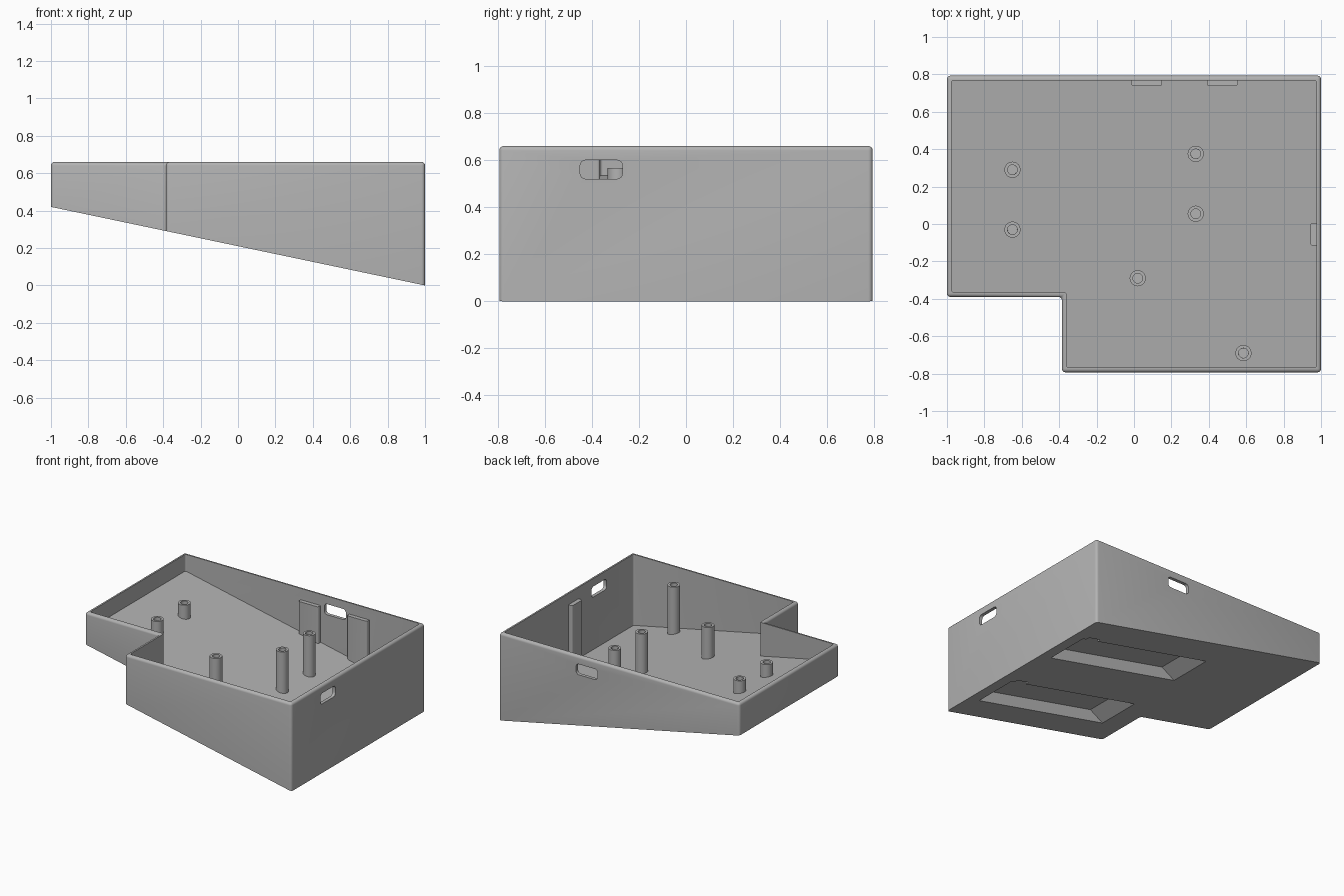
import bpy, bmesh, math
from mathutils import Vector

cube = bpy.data.objects.get("Cube")
if cube:
    bpy.data.objects.remove(cube, do_unlink=True)

grey = bpy.data.materials.new("plain grey")
grey.use_nodes = True
COLOR = (0.45, 0.45, 0.45, 1)
grey.diffuse_color = COLOR
grey.node_tree.nodes["Principled BSDF"].inputs["Base Color"].default_value = COLOR

RIM, WALL, FLOOR = 0.66, 0.025, 0.12
HX, HY = 1.0, 0.793


def under(x):
    """Height of the sloping underside."""
    return 0.21 * (1 - x)


def loft(name, ring_a, ring_b, radius=0, round_top=False):
    """Solid between two matching rings, with rounded side edges."""
    bm = bmesh.new()
    a = [bm.verts.new(p) for p in ring_a]
    b = [bm.verts.new(p) for p in ring_b]
    n = len(a)
    bm.faces.new(a[::-1])
    bm.faces.new(b)
    for i in range(n):
        j = (i + 1) % n
        bm.faces.new((a[i], a[j], b[j], b[i]))
    bmesh.ops.recalc_face_normals(bm, faces=bm.faces[:])
    if radius:
        edges = [bm.edges.get((a[i], b[i])) for i in range(n)]
        if round_top:
            edges += [bm.edges.get((b[i], b[(i + 1) % n])) for i in range(n)]
        bmesh.ops.bevel(bm, geom=edges, offset=radius, segments=4,
                        profile=0.5, affect='EDGES')
    mesh = bpy.data.meshes.new(name)
    bm.to_mesh(mesh)
    bm.free()
    mesh.materials.append(grey)
    obj = bpy.data.objects.new(name, mesh)
    bpy.context.collection.objects.link(obj)
    return obj


def upright(name, outline, lift, top, radius=0, round_top=False):
    """Vertical prism whose bottom follows the sloping underside."""
    return loft(name, [(x, y, under(x) + lift) for x, y in outline],
                [(x, y, top) for x, y in outline], radius, round_top)


def rect(x0, x1, y0, y1):
    return [(x0, y0), (x1, y0), (x1, y1), (x0, y1)]


def footprint(t):
    """L-shaped plan, moved inward by t."""
    nx, ny = -0.385 + t, -0.39 + t
    return [(-HX + t, ny), (nx, ny), (nx, -HY + t),
            (HX - t, -HY + t), (HX - t, HY - t), (-HX + t, HY - t)]


def cut(obj, cutter):
    """Subtract the cutter and remove it."""
    cutter.hide_render = True
    mod = obj.modifiers.new("cut", 'BOOLEAN')
    mod.operation, mod.solver, mod.object = 'DIFFERENCE', 'EXACT', cutter
    graph = bpy.context.evaluated_depsgraph_get()
    graph.update()
    mesh = bpy.data.meshes.new_from_object(obj.evaluated_get(graph))
    obj.modifiers.clear()
    obj.data = mesh
    bpy.data.objects.remove(cutter, do_unlink=True)


# Open wedge-shaped tray
tray = upright("tray", footprint(0), 0, RIM, 0.019, True)
cut(tray, upright("cavity", footprint(WALL), FLOOR, 1, 0.012))

# Port openings in the left and back walls
z0, z1 = 0.52, 0.60
slot = rect(-0.45, -0.27, z0, z1)
cut(tray, loft("left_port", [(0.9, y, z) for y, z in slot],
               [(1.1, y, z) for y, z in slot], 0.024))
slot = rect(0.18, 0.36, z0, z1)
cut(tray, loft("back_port", [(x, 0.72, z) for x, z in slot],
               [(x, 0.9, z) for x, z in slot], 0.024))

# Recesses for folding feet, each with a sloped finger end and a pivot notch
DEPTH = 0.088
for y0, y1 in ((0.19, 0.53), (-0.57, -0.23)):
    side = [(0.9, -0.1), (0.9, DEPTH), (-0.09, DEPTH), (-0.32, -0.1)]
    cut(tray, loft("foot_recess", [(x, y0, under(x) + d) for x, d in side],
                   [(x, y1, under(x) + d) for x, d in side]))
    notch = rect(0.77, 0.87, y1 - 0.05, y1 + 0.03)
    cut(tray, loft("pivot_notch", [(x, y, under(x) - 0.1) for x, y in notch],
                   [(x, y, under(x) + DEPTH - 0.01) for x, y in notch]))

# Hollow screw posts, all level at the top
posts = [(-0.65, 0.29), (-0.65, -0.03), (0.33, 0.375),
         (0.33, 0.055), (0.02, -0.29), (0.585, -0.69)]
for i, (px, py) in enumerate(posts):
    turns = [math.tau * k / 32 for k in range(32)]
    ring = [(px + 0.043 * math.cos(t), py + 0.043 * math.sin(t)) for t in turns]
    post = upright(f"screw_post_{i + 1}", ring, FLOOR - 0.01, 0.566)
    bm = bmesh.new()
    bm.from_mesh(post.data)
    top = [max(bm.faces, key=lambda f: f.calc_center_median().z)]
    bmesh.ops.inset_individual(bm, faces=top, thickness=0.017)
    bmesh.ops.inset_individual(bm, faces=top, thickness=0.0002, depth=-0.085)
    bm.to_mesh(post.data)
    bm.free()

# Board stops standing against the walls
stops = {"back_stop_1": rect(-0.015, 0.15, 0.738, 0.78),
         "back_stop_2": rect(0.39, 0.555, 0.738, 0.78),
         "left_stop": rect(0.943, 0.985, -0.115, 0.005)}
for name, outline in stops.items():
    upright(name, outline, FLOOR - 0.01, 0.575, 0.012)

# Smooth rounded edges, keep hard ones
bpy.ops.object.select_all(action='DESELECT')
for obj in bpy.context.collection.objects:
    if obj.type == 'MESH' and obj.data.materials and obj.data.materials[0] == grey:
        obj.select_set(True)
        bpy.context.view_layer.objects.active = obj
bpy.ops.object.shade_smooth_by_angle(angle=math.radians(30))
